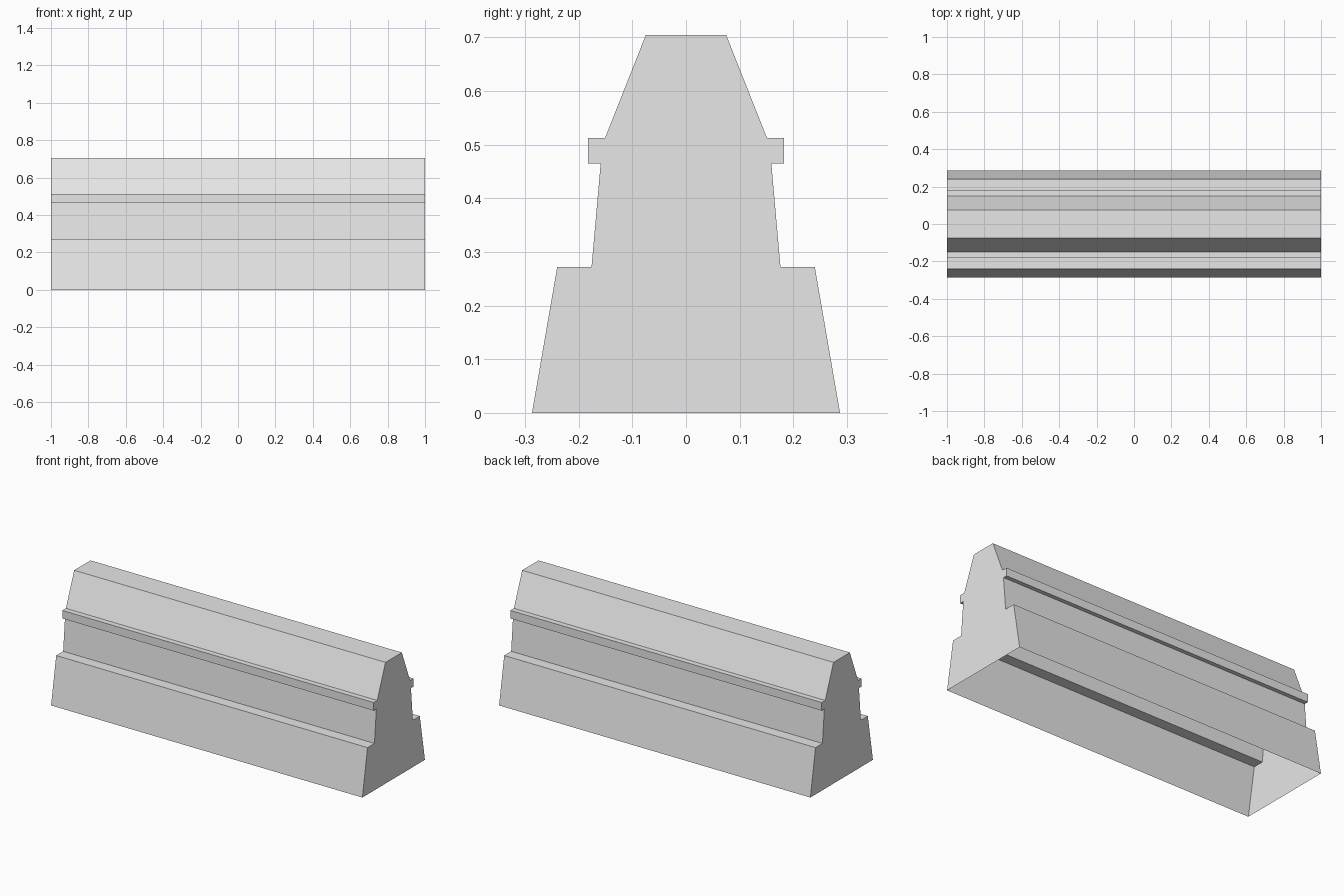
import bpy
import bmesh

cube = bpy.data.objects.get("Cube")
if cube:
    bpy.data.objects.remove(cube, do_unlink=True)

# Single grey finish
grey = bpy.data.materials.new("light_grey")
grey.use_nodes = True
colour = (0.8, 0.8, 0.8, 1.0)
grey.diffuse_color = colour
grey.node_tree.nodes["Principled BSDF"].inputs["Base Color"].default_value = colour

# Half of the cross-section (y, z): plinth, wall, moulding, sloped cap
half = [(0.287, 0), (0.24, 0.272), (0.176, 0.272), (0.159, 0.465),
        (0.183, 0.465), (0.183, 0.512), (0.151, 0.512), (0.075, 0.704)]
profile = half + [(-y, z) for y, z in reversed(half)]

# Sweep the profile along x, with closed ends and an open underside
bm = bmesh.new()
left = [bm.verts.new((1, y, z)) for y, z in profile]
right = [bm.verts.new((-1, y, z)) for y, z in profile]
bm.faces.new(left)
bm.faces.new(right[::-1])
for i in range(len(profile) - 1):
    bm.faces.new((left[i + 1], left[i], right[i], right[i + 1]))

mesh = bpy.data.meshes.new("barrier_wall")
bm.to_mesh(mesh)
bm.free()
mesh.materials.append(grey)
wall = bpy.data.objects.new("barrier_wall", mesh)
bpy.context.collection.objects.link(wall)
